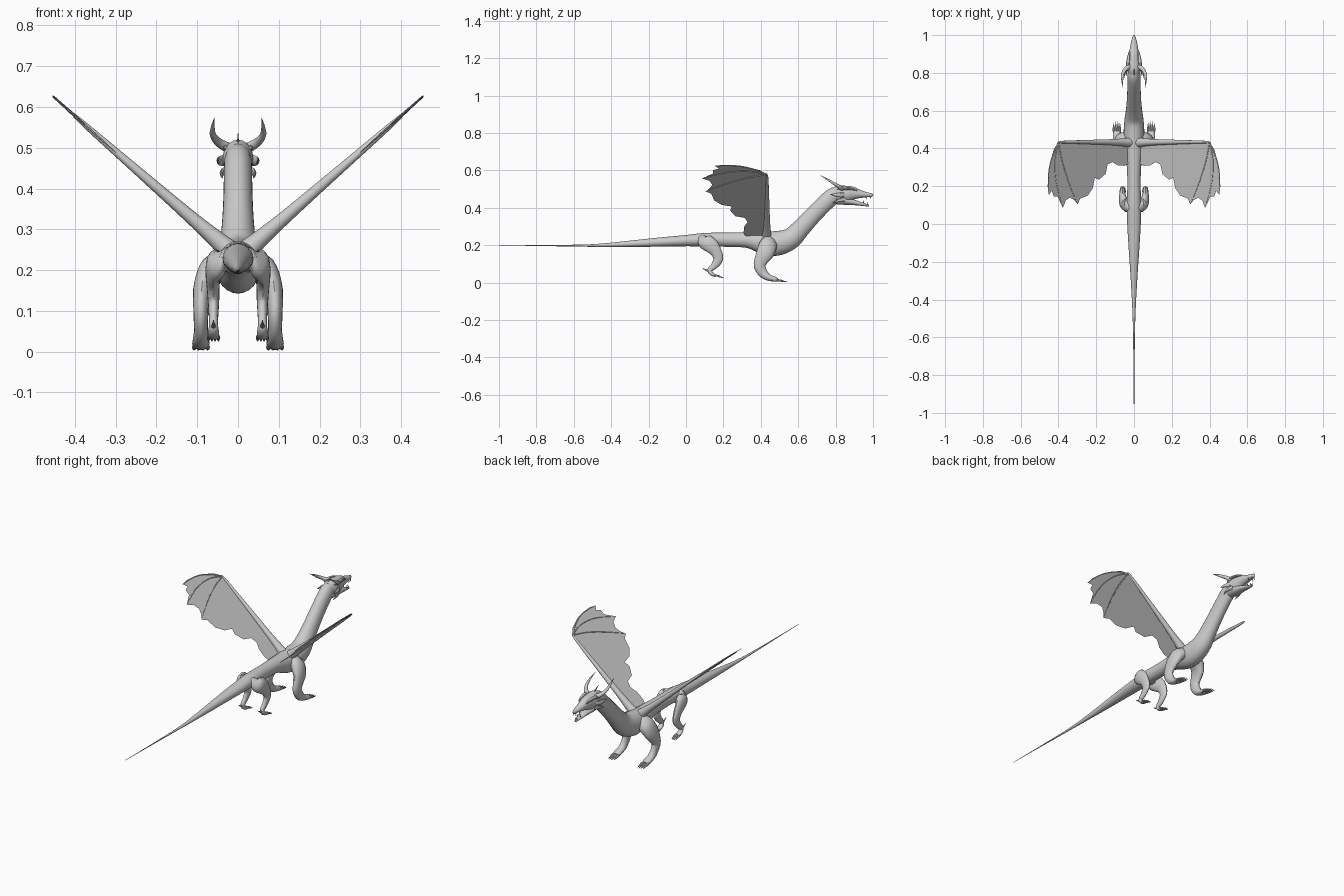
import bpy, bmesh, math
from mathutils import Vector


def spline(pts, steps):
    """Catmull-Rom resampling of (x, y, z, half_width, half_height) stations."""
    out = []
    for i in range(len(pts) - 1):
        p0, p1 = pts[max(i - 1, 0)], pts[i]
        p2, p3 = pts[i + 1], pts[min(i + 2, len(pts) - 1)]
        for s in range(steps):
            t = s / steps
            out.append([0.5 * (2 * b + (c - a) * t + (2 * a - 5 * b + 4 * c - d) * t * t
                               + (3 * b - a - 3 * c + d) * t ** 3)
                        for a, b, c, d in zip(p0, p1, p2, p3)])
    return out + [list(pts[-1])]


def finish(name, bm, mirror):
    bmesh.ops.recalc_face_normals(bm, faces=bm.faces)
    me = bpy.data.meshes.new(name)
    bm.to_mesh(me)
    bm.free()
    ob = bpy.data.objects.new(name, me)
    bpy.context.collection.objects.link(ob)
    if mirror:
        m = ob.modifiers.new("Mirror", 'MIRROR')
        m.use_mirror_merge = False
    bpy.ops.object.select_all(action='DESELECT')
    ob.select_set(True)
    bpy.context.view_layer.objects.active = ob
    bpy.ops.object.shade_smooth_by_angle(angle=math.radians(40))
    return ob


def add_loft(bm, pts, sides=16, steps=4, ref=(1, 0, 0)):
    st = spline(pts, steps)
    pos = [Vector(p[:3]) for p in st]
    rings = []
    for i, p in enumerate(st):
        tan = (pos[min(i + 1, len(st) - 1)] - pos[max(i - 1, 0)]).normalized()
        ref_v = Vector(ref)
        side = (ref_v - tan * ref_v.dot(tan)).normalized()
        up = tan.cross(side)
        rw, rh = max(p[3], 0.0006), max(p[4], 0.0006)
        rings.append([bm.verts.new(pos[i] + side * rw * math.cos(a) + up * rh * math.sin(a))
                      for a in (2 * math.pi * k / sides for k in range(sides))])
    for r0, r1 in zip(rings, rings[1:]):
        for k in range(sides):
            j = (k + 1) % sides
            bm.faces.new((r0[k], r0[j], r1[j], r1[k]))
    bm.faces.new(rings[0][::-1])
    bm.faces.new(rings[-1])


def loft(name, *paths, mirror=False, **kw):
    bm = bmesh.new()
    for pts in paths:
        add_loft(bm, pts, **kw)
    return finish(name, bm, mirror)


# Tail, trunk and neck in one sweep
loft("body", [
    (0, -1.0, .200, .001, .001), (0, -.75, .198, .003, .003), (0, -.5, .198, .007, .007),
    (0, -.3, .207, .017, .017), (0, -.15, .216, .027, .024), (0, 0, .224, .036, .030),
    (0, .1, .229, .038, .036), (0, .22, .229, .035, .038), (0, .33, .227, .040, .042),
    (0, .41, .213, .051, .059), (0, .48, .209, .055, .066), (0, .555, .232, .050, .058),
    (0, .61, .285, .042, .050), (0, .67, .350, .037, .046), (0, .73, .412, .035, .045),
    (0, .785, .462, .034, .044), (0, .82, .477, .030, .036)], sides=24)

# Head: skull with upper jaw, then lower jaw
loft("skull", [
    (0, .785, .474, .026, .036), (0, .815, .472, .037, .047), (0, .85, .473, .036, .045),
    (0, .89, .477, .029, .036), (0, .93, .473, .022, .022), (0, .97, .469, .014, .013),
    (0, .992, .467, .007, .010), (0, 1.0, .465, .001, .003)], sides=20)
loft("lower_jaw", [
    (0, .79, .442, .024, .022), (0, .84, .438, .032, .022), (0, .89, .430, .024, .016),
    (0, .94, .419, .015, .009), (0, .978, .411, .005, .005)], sides=16)
loft("teeth", *[[(x, y, z, .0035, .0035), (x * .97, y + .002, z + d, .0005, .0005)]
                for x, y, z, d in ((.013, .962, .461, -.018), (.007, .985, .46, -.016),
                                   (.010, .948, .424, .016), (.004, .97, .415, .016))],
     sides=6, steps=1, mirror=True)

# Horns, brow ridges and cheek spikes
loft("horns", [(.025, .835, .500, .013, .013), (.047, .818, .513, .011, .010),
               (.061, .79, .530, .008, .008), (.062, .76, .549, .005, .005),
               (.058, .718, .573, .0006, .0006)], sides=10, mirror=True)
loft("brow_ridges", [(.024, .915, .493, .003, .003), (.029, .88, .502, .008, .007),
                     (.033, .84, .504, .009, .008), (.030, .81, .500, .004, .004)],
     sides=8, mirror=True)
loft("cheek_spikes",
     [(.030, .845, .470, .008, .014), (.046, .815, .468, .006, .011), (.050, .77, .472, .0006, .0006)],
     [(.028, .85, .445, .007, .012), (.040, .815, .438, .005, .008), (.038, .785, .425, .0006, .0006)],
     sides=8, mirror=True)
loft("crest_spike", [(0, .82, .51, .004, .010), (0, .80, .52, .002, .006),
                     (0, .775, .535, .0006, .0006)], sides=8)

# Legs
loft("front_legs", [
    (.030, .455, .222, .025, .040), (.062, .440, .200, .033, .048), (.084, .424, .160, .025, .047),
    (.090, .403, .122, .020, .037), (.091, .394, .088, .018, .031), (.091, .411, .052, .017, .026),
    (.091, .440, .028, .020, .018), (.091, .475, .018, .021, .013), (.091, .490, .013, .016, .009)],
    sides=16, mirror=True)
loft("hind_legs", [
    (.022, .105, .225, .020, .040), (.048, .105, .218, .027, .042), (.060, .135, .196, .020, .040),
    (.061, .162, .162, .016, .030), (.060, .172, .125, .014, .026), (.060, .153, .092, .012, .019),
    (.060, .128, .066, .011, .013), (.060, .138, .046, .014, .010), (.060, .160, .036, .013, .007)],
    sides=16, mirror=True)


def toes(name, cx, y, z, spread, length, drop, size):
    paths = []
    for k in (-1.5, -.5, .5, 1.5):
        ln = length * (1 - .08 * abs(k))
        x = cx + k * spread
        paths.append([(cx + k * spread * .7, y, z, size, size),
                      (x, y + ln * .5, z - drop * .3, size * .9, size * .9),
                      (x, y + ln * .72, z - drop * .7, size * .6, size * .6),
                      (x, y + ln, z - drop, .0006, .0006)])
    return loft(name, *paths, sides=8, mirror=True)


toes("front_toes", .091, .465, .014, .011, .08, .010, .0065)
toes("hind_toes", .060, .145, .040, .008, .06, .015, .005)
loft("hind_heel_claws", [(.060, .135, .060, .007, .007), (.060, .112, .064, .005, .005),
                         (.060, .088, .078, .0006, .0006)], sides=8, mirror=True)


# Wings: all parts lie on one raised plane
def wz(x):
    return .247 + (x - .03) * .895


def wing_path(pts):
    return [(x, y, wz(x) + lift, r, r) for x, y, lift, r in pts]


loft("wing_arms", wing_path([(.0, .43, .008, .032), (.05, .432, .008, .022),
                             (.12, .433, .006, .016), (.25, .434, .003, .011),
                             (.37, .434, 0, .007), (.402, .432, 0, .004)]),
     sides=12, ref=(0, 1, 0), mirror=True)
loft("wing_fingers",
     wing_path([(.40, .432, 0, .004), (.432, .36, 0, .003), (.452, .27, 0, .0025), (.452, .155, 0, .0008)]),
     wing_path([(.40, .432, 0, .004), (.418, .34, 0, .003), (.412, .22, 0, .0025), (.376, .085, 0, .0008)]),
     wing_path([(.40, .432, 0, .004), (.380, .33, 0, .003), (.345, .22, 0, .0025), (.300, .105, 0, .0008)]),
     sides=6, ref=(.67, 0, -.6), mirror=True)

outline = [(.02, .43), (.40, .434), (.425, .395), (.445, .325), (.455, .25), (.457, .20),
           (.452, .155), (.435, .175), (.425, .145), (.405, .145), (.376, .085),
           (.362, .125), (.338, .14), (.315, .125), (.298, .105), (.285, .135),
           (.245, .15), (.218, .19), (.208, .245), (.185, .235), (.150, .265),
           (.140, .315), (.115, .328), (.085, .31), (.05, .308), (.02, .325)]
bm = bmesh.new()
bm.faces.new([bm.verts.new((x, y, wz(x))) for x, y in outline])
bmesh.ops.triangulate(bm, faces=bm.faces[:])
finish("wing_membranes", bm, True)
